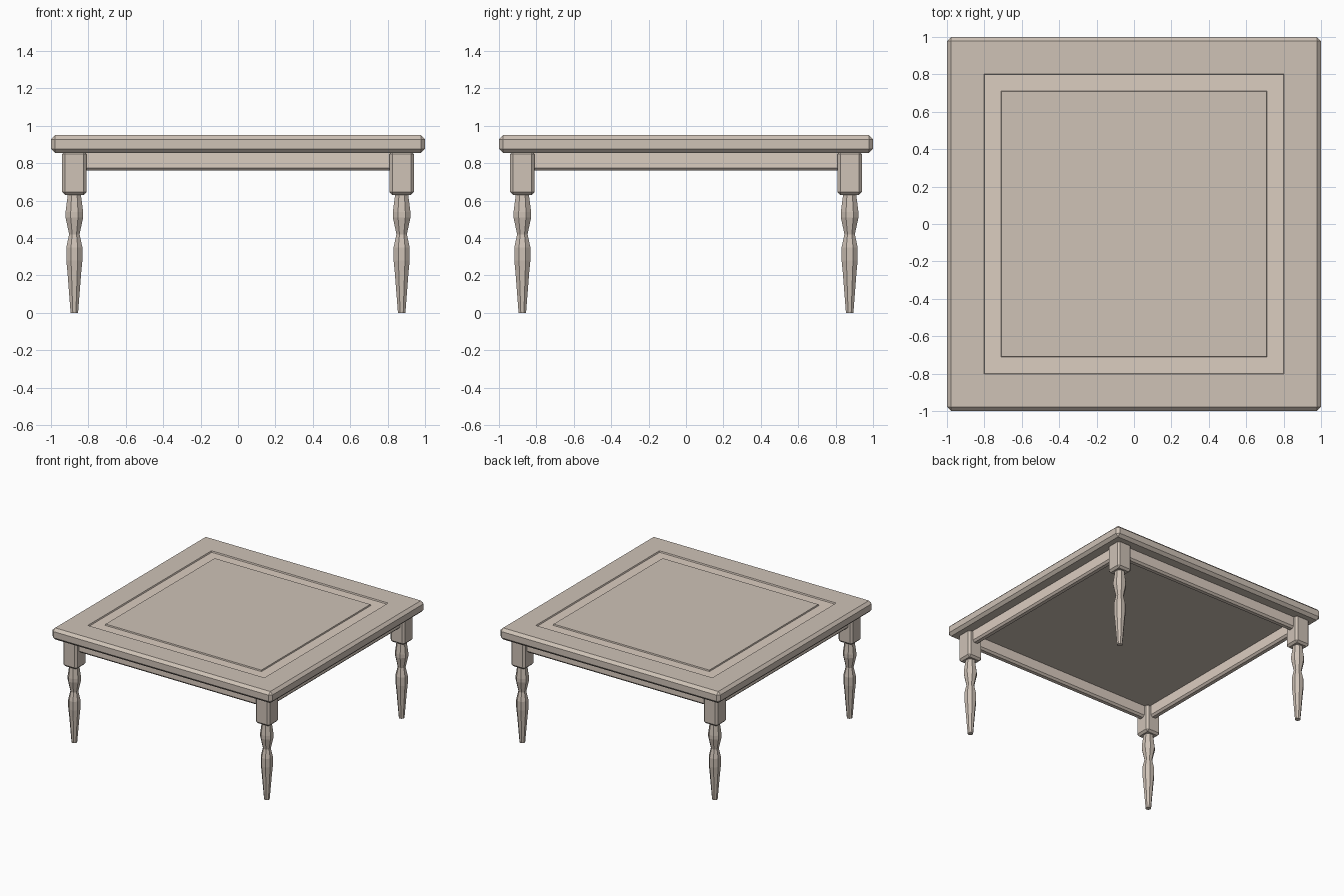
import bpy, bmesh, math
from mathutils import Matrix, Vector

if "Cube" in bpy.data.objects:
    bpy.data.objects.remove(bpy.data.objects["Cube"])


def material(name, color):
    m = bpy.data.materials.new(name)
    m.diffuse_color = color
    m.use_nodes = True
    m.node_tree.nodes["Principled BSDF"].inputs["Base Color"].default_value = m.diffuse_color
    return m


DARK = material("dark_wood", (0.62, 0.54, 0.47, 1))
LIGHT = material("light_wood", (0.71, 0.61, 0.53, 1))


def finish(bm, name, *mats):
    bmesh.ops.recalc_face_normals(bm, faces=bm.faces)
    mesh = bpy.data.meshes.new(name)
    bm.to_mesh(mesh)
    bm.free()
    for m in mats:
        mesh.materials.append(m)
    ob = bpy.data.objects.new(name, mesh)
    bpy.context.collection.objects.link(ob)
    return ob


def bevelled_box(bm, size, center, bevel):
    mat = Matrix.Translation(center) @ Matrix.Diagonal((*size, 1))
    verts = bmesh.ops.create_cube(bm, size=1, matrix=mat)["verts"]
    edges = list({e for v in verts for e in v.link_edges})
    bmesh.ops.bevel(bm, geom=edges, offset=bevel, segments=1, affect='EDGES')


# Tabletop with a shallow recessed frame around the centre panel
bm = bmesh.new()
bevelled_box(bm, (2, 2, 0.095), (0, 0, 0.9025), 0.022)
top = max(bm.faces, key=lambda f: f.calc_center_median().z)
for thickness, depth, index in ((0.248, 0, 0), (0.006, -0.01, 0),
                                (0.124, 0, 1), (0.004, 0.01, 0)):
    ring = bmesh.ops.inset_region(bm, faces=[top], thickness=thickness, depth=depth)["faces"]
    for f in ring:
        f.material_index = index
finish(bm, "tabletop", DARK, LIGHT)

# Legs: square block over an eight-sided turned shaft
PROFILE = [(0.02, 0), (0.037, 0.22), (0.043, 0.28), (0.043, 0.35), (0.028, 0.42),
           (0.047, 0.51), (0.047, 0.54), (0.034, 0.64)]
SIDES = 8


def leg(name, x, y):
    bm = bmesh.new()
    bevelled_box(bm, (0.13, 0.13, 0.235), (x, y, 0.7475), 0.016)
    rings = []
    for r, z in PROFILE:
        r /= math.cos(math.pi / SIDES)
        angles = [(i + 0.5) * math.tau / SIDES for i in range(SIDES)]
        rings.append([bm.verts.new((x + r * math.cos(a), y + r * math.sin(a), z)) for a in angles])
    for a, b in zip(rings, rings[1:]):
        for i in range(SIDES):
            j = (i + 1) % SIDES
            bm.faces.new((a[i], a[j], b[j], b[i]))
    bm.faces.new(rings[0])
    bm.faces.new(rings[-1])
    finish(bm, name, DARK)


for side_y, sy in (("front", -1), ("back", 1)):
    for side_x, sx in (("left", -1), ("right", 1)):
        leg(f"{side_y}_{side_x}_leg", sx * 0.875, sy * 0.875)

# Rails joining the leg blocks
for i, side in enumerate(("front", "right", "back", "left")):
    bm = bmesh.new()
    bevelled_box(bm, (1.68, 0.06, 0.12), (0, -0.875, 0.82), 0.015)
    bm.transform(Matrix.Rotation(i * math.pi / 2, 4, 'Z'))
    finish(bm, f"{side}_rail", LIGHT)
